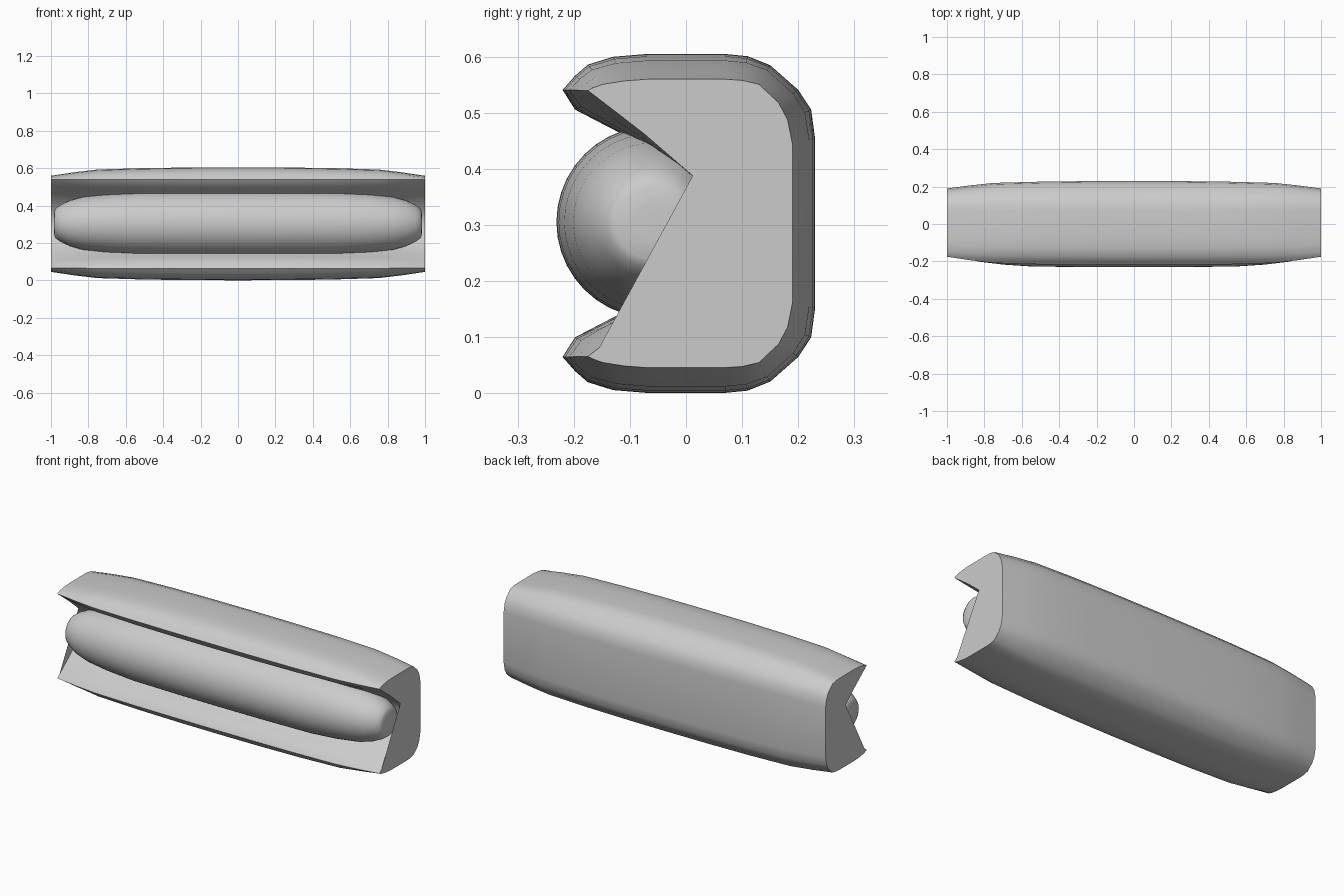
import bpy, bmesh, math

if "Cube" in bpy.data.objects:
    bpy.data.objects.remove(bpy.data.objects["Cube"])

ZC = 0.3025  # mirror height of the cross-section


def loft(name, rings, angle):
    """Skin a list of closed rings and cap both ends."""
    bm = bmesh.new()
    rows = [[bm.verts.new(p) for p in ring] for ring in rings]
    n = len(rows[0])
    for a, b in zip(rows, rows[1:]):
        for i in range(n):
            j = (i + 1) % n
            bm.faces.new((a[i], a[j], b[j], b[i]))
    bm.faces.new(rows[0])
    bm.faces.new(rows[-1])
    bmesh.ops.triangulate(bm, faces=[f for f in bm.faces if len(f.verts) > 4])
    bmesh.ops.recalc_face_normals(bm, faces=bm.faces)
    me = bpy.data.meshes.new(name)
    bm.to_mesh(me)
    bm.free()
    ob = bpy.data.objects.new(name, me)
    bpy.context.collection.objects.link(ob)
    bpy.ops.object.select_all(action='DESELECT')
    bpy.context.view_layer.objects.active = ob
    ob.select_set(True)
    bpy.ops.object.shade_smooth_by_angle(angle=math.radians(angle))
    return ob


# Upper half of the housing section (y, height above ZC): groove, lip, top, back
MID = [(0.04, 0.008), (0.015, 0.078), (-0.09, 0.147), (-0.15, 0.178),
       (-0.198, 0.203), (-0.22, 0.238), (-0.198, 0.263), (-0.175, 0.283),
       (-0.13, 0.297), (-0.07, 0.302), (0.07, 0.302), (0.11, 0.298),
       (0.15, 0.282), (0.2, 0.238), (0.223, 0.203), (0.23, 0.152)]
END = [(0.04, 0.008), (0.012, 0.085), (-0.075, 0.16), (-0.12, 0.195),
       (-0.155, 0.222), (-0.175, 0.237), (-0.165, 0.242), (-0.148, 0.248),
       (-0.11, 0.254), (-0.07, 0.257), (0.07, 0.257), (0.1, 0.255),
       (0.13, 0.248), (0.165, 0.215), (0.181, 0.185), (0.19, 0.14)]


def section(x, t):
    half = [(a[0] + (b[0] - a[0]) * t, a[1] + (b[1] - a[1]) * t)
            for a, b in zip(MID, END)]
    half[0] = (half[0][0], 0.0)
    low = [(y, -h) for y, h in reversed(half[1:])]
    return [(x, y, ZC + h) for y, h in half + low]


# Housing: channel that tapers slightly towards both ends
stations = [(0, 0), (0.25, 0.02), (0.5, 0.09), (0.75, 0.26), (0.88, 0.6), (1, 1)]
full = [(-x, t) for x, t in reversed(stations[1:])] + stations
loft("housing", [section(x, t) for x, t in full], 45)

# Roller: rounded, tapering rod lying in the groove
rod = [(0, 0.171), (0.3, 0.17), (0.55, 0.167), (0.7, 0.157), (0.83, 0.141),
       (0.9, 0.122), (0.95, 0.098), (0.975, 0.08), (0.982, 0.066), (0.984, 0.03)]
full = [(-x, r) for x, r in reversed(rod[1:])] + rod
N = 40
loft("roller", [[(x, -0.06 + r * math.cos(k * math.tau / N),
                  0.305 + r * math.sin(k * math.tau / N)) for k in range(N)]
                for x, r in full], 80)
